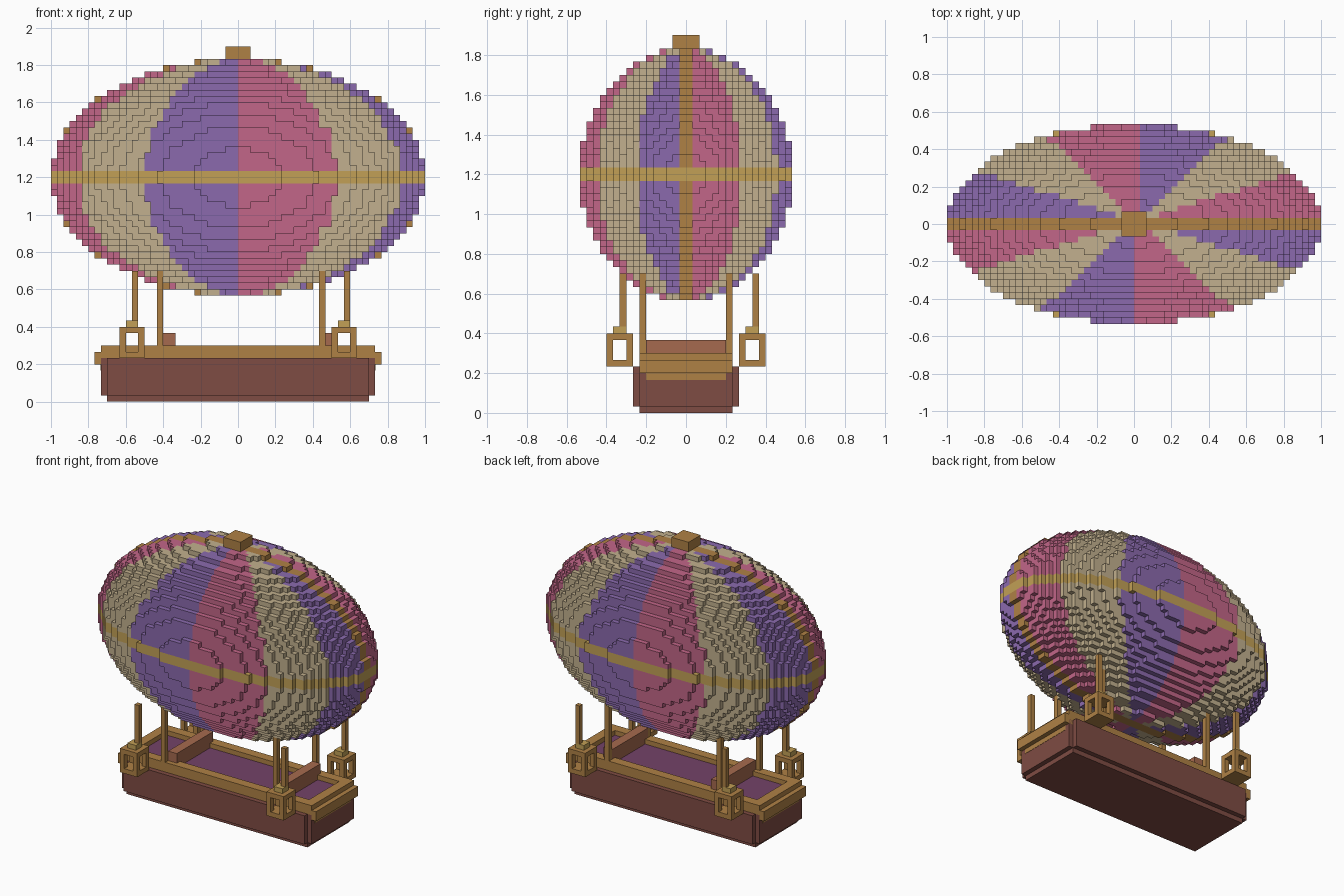
import bpy, bmesh, math

cube = bpy.data.objects.get("Cube")
if cube:
    bpy.data.objects.remove(cube, do_unlink=True)

H = 1 / 30  # size of one block


def material(name, rgb):
    lin = [((c / 255 + 0.055) / 1.055) ** 2.4 for c in rgb] + [1.0]
    m = bpy.data.materials.new(name)
    m.use_nodes = True
    m.diffuse_color = lin
    bsdf = m.node_tree.nodes["Principled BSDF"]
    bsdf.inputs["Base Color"].default_value = lin
    bsdf.inputs["Roughness"].default_value = 0.9
    return m


PINK = material("pink cloth", (194, 102, 136))
TAN = material("tan cloth", (194, 176, 142))
PURPLE = material("purple cloth", (139, 106, 174))
BRONZE = material("bronze wood", (175, 129, 69))
GOLD = material("gold trim", (194, 160, 86))
HULL = material("dark red wood", (127, 76, 67))
BENCH = material("bench wood", (166, 106, 78))
FLOOR = material("plum carpet", (116, 66, 104))


def finish(name, bm, mats):
    me = bpy.data.meshes.new(name)
    bm.to_mesh(me)
    bm.free()
    for m in mats:
        me.materials.append(m)
    ob = bpy.data.objects.new(name, me)
    bpy.context.collection.objects.link(ob)
    return ob


def boxes(name, mat, *spans):
    """One object from boxes given in blocks as (x0, x1, y0, y1, z0, z1)."""
    bm = bmesh.new()
    for x0, x1, y0, y1, z0, z1 in spans:
        vs = bmesh.ops.create_cube(bm, size=1)["verts"]
        for v in vs:
            v.co.x = (x1 if v.co.x > 0 else x0) * H
            v.co.y = (y1 if v.co.y > 0 else y0) * H
            v.co.z = (z1 if v.co.z > 0 else z0) * H
    return finish(name, bm, [mat])


# Balloon: stepped ellipsoid with twelve gores, a waist ring and a keel stripe
RX, RY, RZ, CZ = 30, 16, 19, 36


def inside(i, j, k):
    return ((i + .5) / RX) ** 2 + ((j + .5) / RY) ** 2 + ((k + .5) / RZ) ** 2 < 1


def gore(i, j, k):
    if k in (-1, 0):
        return 4
    if j in (-1, 0):
        return 3
    angle = math.degrees(math.atan2(j / RY, i / RX)) % 360
    return int((angle + 1e-6) // 30) % 3


def build_balloon():
    bm = bmesh.new()
    verts = {}

    def vert(p):
        if p not in verts:
            verts[p] = bm.verts.new((p[0] * H, p[1] * H, (p[2] + CZ) * H))
        return verts[p]

    for i in range(-RX, RX):
        for j in range(-RY, RY):
            for k in range(-RZ, RZ):
                if not inside(i, j, k):
                    continue
                cell = (i, j, k)
                for axis in range(3):
                    u, w = (axis + 1) % 3, (axis + 2) % 3
                    for side in (0, 1):
                        near = list(cell)
                        near[axis] += 2 * side - 1
                        if inside(*near):
                            continue
                        ring = []
                        for a, b in ((0, 0), (1, 0), (1, 1), (0, 1)):
                            p = list(cell)
                            p[axis] += side
                            p[u] += a
                            p[w] += b
                            ring.append(vert(tuple(p)))
                        f = bm.faces.new(ring if side else ring[::-1])
                        f.material_index = gore(*cell)
    return finish("balloon", bm, [PINK, TAN, PURPLE, BRONZE, GOLD])


build_balloon()
boxes("top_cap", BRONZE, (-2, 2, -2, 2, 55, 57))

# Hull with stepped corners and a narrower keel
boxes("hull", HULL,
      (-21, 21, -8, 8, 1, 7), (-22, 22, -7, 7, 1, 7), (-21, 21, -7, 7, 0, 1))
boxes("floor", FLOOR, (-20, 20, -5, 5, 7, 8))

# Rails round the deck, with stepped ends
boxes("side_rails", BRONZE, (-22, 22, -7, -5, 7, 9), (-22, 22, 5, 7, 7, 9))
for name, s in (("left", 1), ("right", -1)):
    def ends(a, b):
        return sorted((s * a, s * b))
    boxes(name + "_end_rail", BRONZE,
          (*ends(20, 22), -5, 5, 7, 9),
          (*ends(21, 23), -7, 7, 6, 8),
          (*ends(21, 22.05), -6, 6, 5, 6))

# Benches across the deck
boxes("right_bench", BENCH, (-12, -10, -6, 6, 8, 11))
boxes("left_bench", BENCH, (13, 15, -6, 6, 8, 11))

# Deck posts, and corner lanterns with their poles
for sx, xname in ((-1, "right"), (1, "left")):
    for sy, yname in ((-1, "front"), (1, "back")):
        tag = yname + "_" + xname
        px = 13 * sx
        py = -7 if sy < 0 else 6
        boxes(tag + "_post", BRONZE, (px, px + 1, py, py + 1, 8, 21))

        cx, cy = 17 * sx, 10 * sy
        frame = [(cx - 2, cx + 2, cy - 2, cy + 2, z, z + 1) for z in (7, 11)]
        for dx in (-2, 1):
            for dy in (-2, 1):
                frame.append((cx + dx, cx + dx + 1, cy + dy, cy + dy + 1, 8, 11))
        boxes(tag + "_lantern", BRONZE, *frame)
        boxes(tag + "_lantern_cap", GOLD, (cx - 1, cx + 1, cy - 1, cy + 1, 12, 13))
        boxes(tag + "_lantern_pole", BRONZE, (cx, cx + 1, cy, cy + 1, 13, 21))
